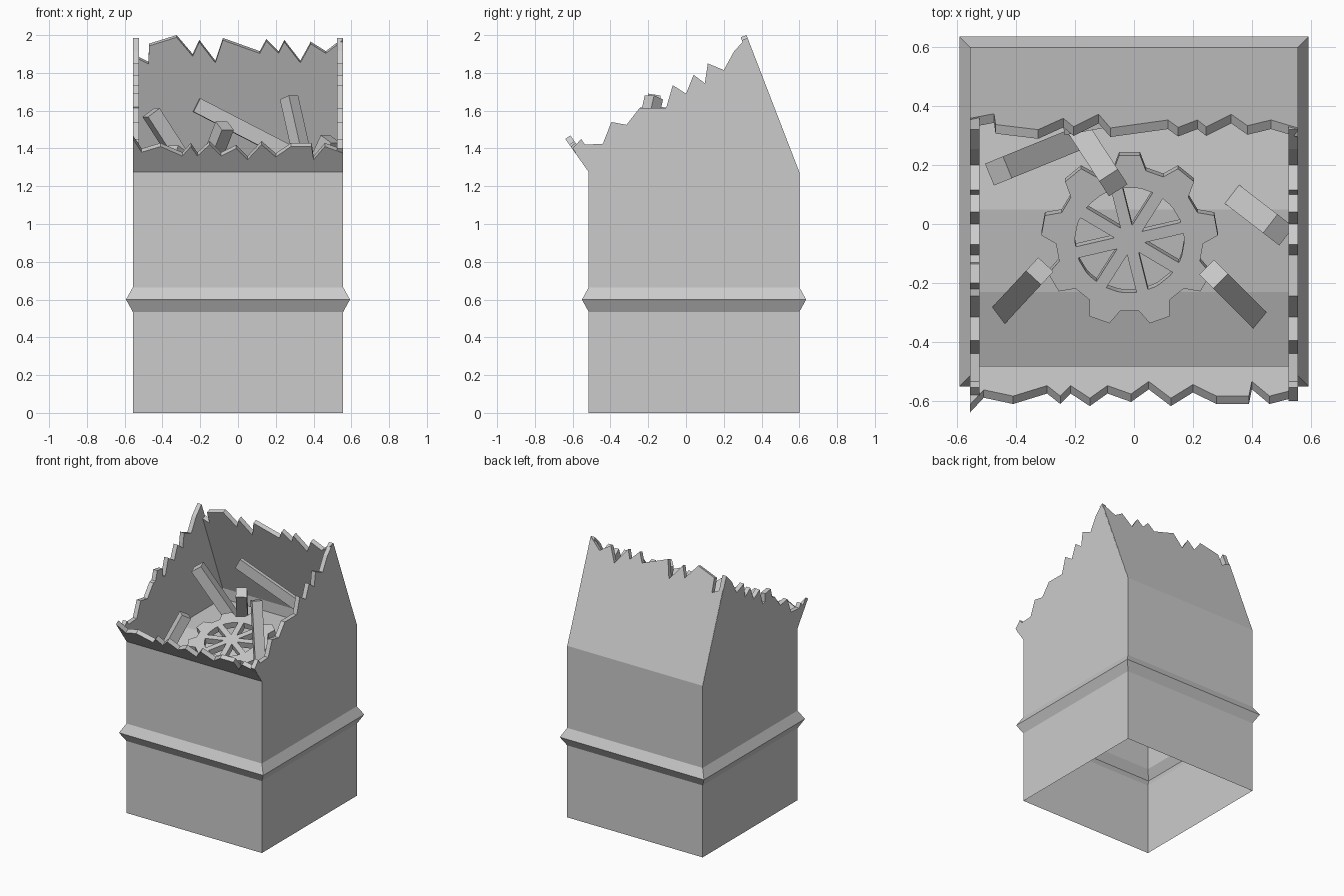
import bpy, bmesh
from math import sin, cos, pi, radians
from mathutils import Vector

old = bpy.data.objects.get("Cube")
if old:
    bpy.data.objects.remove(old)

grey = bpy.data.materials.new("plain_grey")
grey.use_nodes = True
grey.diffuse_color = (0.6, 0.6, 0.6, 1)
grey.node_tree.nodes["Principled BSDF"].inputs["Base Color"].default_value = (0.6, 0.6, 0.6, 1)

HX, Y0, Y1 = 0.557, -0.515, 0.6      # tower footprint
BASE, SHOULDER, WALL = 1.0, 1.275, 0.033


def finish(name, bm, thickness=0):
    mesh = bpy.data.meshes.new(name)
    bm.to_mesh(mesh)
    bm.free()
    mesh.materials.append(grey)
    ob = bpy.data.objects.new(name, mesh)
    bpy.context.collection.objects.link(ob)
    if thickness:
        mod = ob.modifiers.new("thickness", 'SOLIDIFY')
        mod.thickness = thickness
        mod.offset = -1
        mod.use_even_offset = True
    return ob


def panel(name, rows, out, thickness=WALL):
    """Sheet of joined polygons, facing the given direction, thickened inwards."""
    bm = bmesh.new()
    for pts in rows:
        face = bm.faces.new([bm.verts.new(p) for p in pts])
        face.normal_update()
        if face.normal.dot(Vector(out)) < 0:
            face.normal_flip()
    bmesh.ops.remove_doubles(bm, verts=bm.verts, dist=0.0005)
    return finish(name, bm, thickness)


# Lower shell: open square tube with a pointed band around it
bm = bmesh.new()
rings = []
for out, z in [(0, 0), (0, 0.535), (0.036, 0.6), (0, 0.665), (0, BASE)]:
    x, a, b = HX + out, Y0 - out, Y1 + out
    rings.append([bm.verts.new(p) for p in ((-x, a, z), (x, a, z), (x, b, z), (-x, b, z))])
for lo, hi in zip(rings, rings[1:]):
    for i in range(4):
        j = (i + 1) % 4
        bm.faces.new((lo[i], lo[j], hi[j], hi[i]))
finish("tower_shell", bm)


# Front and back walls: upright part plus a leaning part with a broken rim
def leaning_wall(name, y, lean, rim, out):
    a, b = HX - 0.001, SHOULDER
    upright = [(-a, y, BASE), (a, y, BASE), (a, y, b), (-a, y, b)]
    top = [(max(-a, min(a, x)), y + lean * (z - b), z) for x, z in rim]
    panel(name, [upright, [(a, y, b), (-a, y, b)] + top], out)


leaning_wall("back_wall", Y1, -0.386, [
    (-.56, 1.9), (-.475, 1.86), (-.47, 1.955), (-.325, 2.0), (-.24, 1.9), (-.205, 1.975),
    (-.12, 1.865), (-.08, 1.985), (.115, 1.915), (.15, 1.98), (.215, 1.915), (.245, 1.975),
    (.33, 1.865), (.385, 1.965), (.465, 1.915), (.56, 1.985)], (0, 1, 0))
leaning_wall("front_wall", Y0, -0.71, [
    (-.56, 1.45), (-.51, 1.38), (-.41, 1.41), (-.295, 1.36), (-.25, 1.41), (-.215, 1.36),
    (-.15, 1.42), (-.09, 1.36), (-.01, 1.4), (.05, 1.34), (.125, 1.42), (.2, 1.355),
    (.28, 1.41), (.39, 1.41), (.4, 1.34), (.46, 1.41), (.56, 1.375)], (0, -1, 0))

# Side walls with broken sloping rims
rim = [(-.6, 1.4), (-.555, 1.45), (-.535, 1.42), (-.44, 1.425), (-.395, 1.54), (-.315, 1.525),
       (-.245, 1.615), (-.105, 1.615), (-.07, 1.735), (.0, 1.69), (.04, 1.79), (.1, 1.745),
       (.115, 1.85), (.2, 1.815), (.255, 1.915), (.32, 1.985)]
bump = [(-.22, 1.62), (-.2, 1.69), (-.135, 1.68), (-.13, 1.62)]
for side, name in ((1, "left_wall"), (-1, "right_wall")):
    edge = rim if side > 0 else rim[:7] + bump + rim[7:]
    pts = [(Y0, BASE), (Y0, SHOULDER)] + edge + [(Y1, SHOULDER), (Y1, BASE)]
    panel(name, [[(side * HX, y, z) for y, z in pts]], (side, 0, 0))

# Inner floor stepping down towards the front
steps = [(-.5, 1.02), (-.23, 1.13), (.05, 1.19), (.585, 1.19)]
w = HX - 0.015
panel("inner_floor", [[(-w, a, p), (w, a, p), (w, b, q), (-w, b, q)]
                      for (a, p), (b, q) in zip(steps, steps[1:])], (0, 0, 1), 0)

# Toothed wheel: rim with teeth, then spokes
TEETH, SPOKES, THICK = 9, 8, 0.045
bm = bmesh.new()
outer, inner = [], []
for t in range(TEETH):
    for shift, r in ((-.32, .25), (-.17, .3), (.17, .3), (.32, .25)):
        a = pi / 2 + 2 * pi * (t + shift) / TEETH
        outer.append(bm.verts.new((r * cos(a), r * sin(a), 0)))
        inner.append(bm.verts.new((.185 * cos(a), .185 * sin(a), 0)))
for i in range(len(outer)):
    j = (i + 1) % len(outer)
    bm.faces.new((inner[i], outer[i], outer[j], inner[j]))
wheel = finish("toothed_wheel", bm, THICK)
bm = bmesh.new()
for s in range(SPOKES // 2):
    a = pi * 2 * (s + .3) / SPOKES
    d, n = Vector((cos(a), sin(a), 0)) * .195, Vector((-sin(a), cos(a), 0)) * .02
    bm.faces.new([bm.verts.new(p) for p in (-d - n, d - n, d + n, -d + n)])
spokes = finish("wheel_spokes", bm, THICK)
for ob in (wheel, spokes):
    ob.location = (-.015, -.055, 1.26)
    ob.rotation_euler = (radians(15), 0, 0)


# Broken beams: square bars from a raised end to a buried end
def beam(name, top, foot, width=.08, depth=.08):
    top, foot = Vector(top), Vector(foot)
    bm = bmesh.new()
    bmesh.ops.create_cube(bm, size=1)
    bmesh.ops.scale(bm, vec=(width, depth, (top - foot).length), verts=bm.verts)
    ob = finish(name, bm)
    ob.location = (top + foot) / 2
    ob.rotation_euler = (top - foot).to_track_quat('Z', 'Y').to_euler()


beam("back_plank", (-.22, .32, 1.63), (.4, .43, 1.31), .03, .08)
beam("back_right_beam", (-.46, .18, 1.59), (-.19, .29, 1.17))
beam("middle_beam", (-.07, .14, 1.52), (-.2, .34, 1.19), .075, .075)
beam("front_left_beam", (.27, -.17, 1.67), (.41, -.31, 1.05), .07, .07)
beam("front_right_beam", (-.32, -.16, 1.4), (-.45, -.3, 1.05), .07, .07)
beam("side_beam", (.49, -.02, 1.45), (.36, .08, 1.17))
